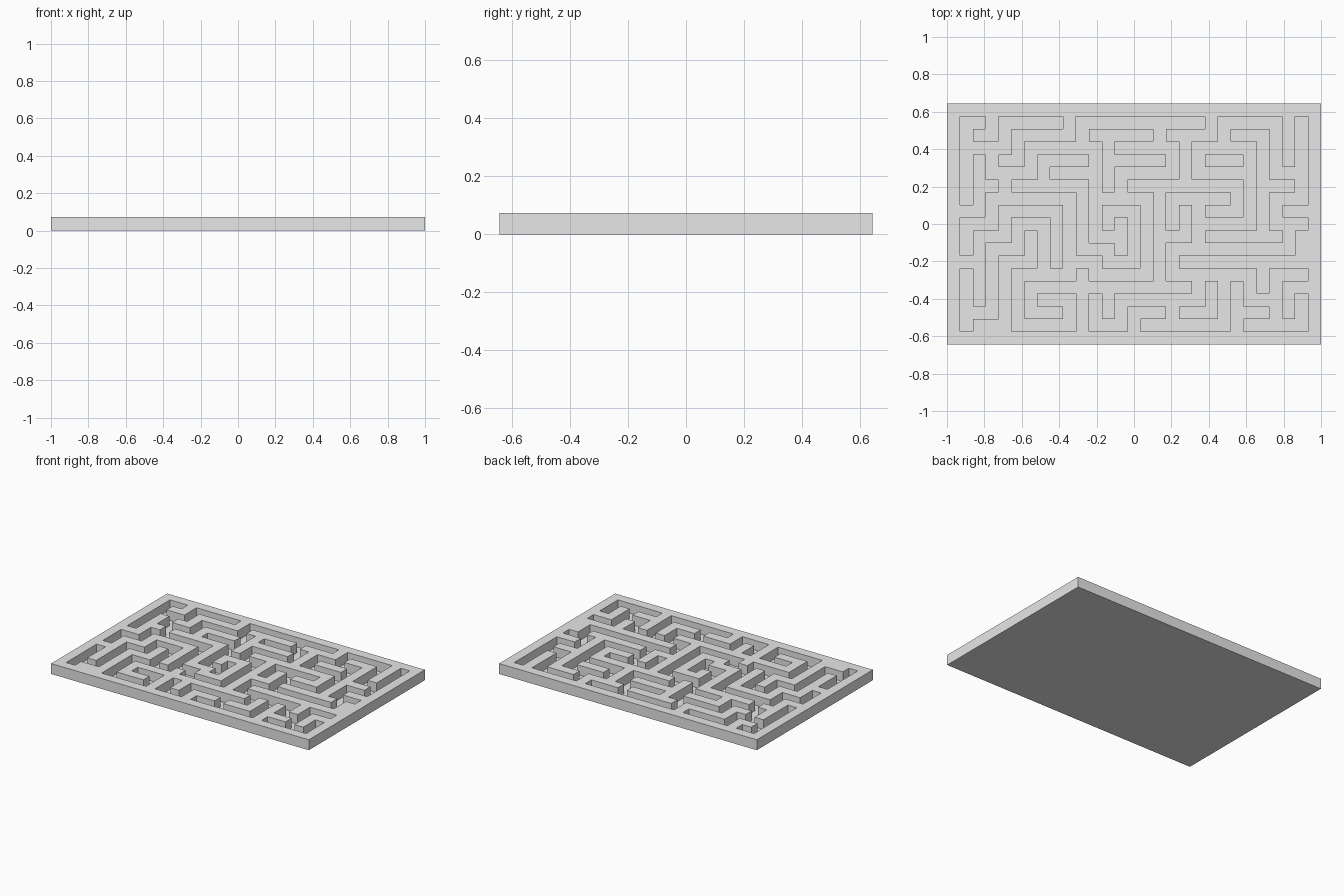
import bpy, bmesh
from mathutils import Vector

cube = bpy.data.objects.get("Cube")
if cube:
    bpy.data.objects.remove(cube, do_unlink=True)

COLS, ROWS = 29, 19
CX, CY = 2.0 / COLS, 1.286 / ROWS
FLOOR, TOP = 0.005, 0.073
STEP = {"R": (1, 0), "L": (-1, 0), "U": (0, -1), "D": (0, 1)}

# Inner walls as strokes: start column, start row (from the back), moves
BACK_LEFT = [
    (2, 2, "R"), (9, 1, "DLLLLDDL"), (2, 4, "DDDDL"), (3, 6, ""),
    (10, 4, "LLLDD"), (5, 6, "RRRRRDDDDDRRDRRUUUULLD"),
    (11, 2, "RRRR"), (12, 3, "DDD"), (13, 4, "RRR"),
]
BACK_RIGHT = [
    (20, 1, "DLLL"), (18, 3, "DDD"), (14, 6, "RRRRRRRRDDLL"),
    (16, 7, "DDDDDDD"), (18, 8, "DDL"), (20, 4, "RR"),
    (22, 2, "RRDDDDDDD"), (20, 10, "RRRRR"), (25, 6, "R"),
    (26, 1, "DDD"), (27, 8, "L"),
]
FRONT_LEFT = [
    (8, 12, "UUUULLLLDDLLDDDDD"), (1, 12, ""), (6, 10, "DDLLDDDDDLL"),
    (8, 16, "LLUURRRRRRRRRRRR"), (10, 13, "DDDD"), (12, 15, "D"),
]
FRONT_RIGHT = [
    (27, 10, "DDLLLLLLLLL"), (24, 13, "D"), (14, 17, "URR"),
    (20, 14, "DDLL"), (22, 14, "DDD"), (23, 16, "R"), (27, 14, "LDD"),
]
BORDER = [(0, 0, "R" * (COLS - 1) + "D" * (ROWS - 1)
           + "L" * (COLS - 1) + "U" * (ROWS - 1))]

grey = bpy.data.materials.new("plain_grey")
grey.use_nodes = True
colour = (0.8, 0.8, 0.8, 1.0)
grey.diffuse_color = colour
bsdf = next(n for n in grey.node_tree.nodes if n.type == 'BSDF_PRINCIPLED')
bsdf.inputs["Base Color"].default_value = colour


def trace(strokes):
    """Grid cells covered by a list of strokes."""
    covered = set()
    for c, r, moves in strokes:
        covered.add((c, r))
        for move in moves:
            c, r = c + STEP[move][0], r + STEP[move][1]
            covered.add((c, r))
    return sorted(covered)


def corner(c, r, z):
    """Grid corner in model space."""
    return Vector((c * CX - 1.0, (ROWS / 2 - r) * CY, z))


def raise_cells(name, cells, z0, z1, w=1, h=1):
    """Extrude grid cells of w by h into one connected solid."""
    bm = bmesh.new()
    for c, r in cells:
        pts = [(c, r), (c, r + h), (c + w, r + h), (c + w, r)]
        bm.faces.new([bm.verts.new(corner(x, y, z0)) for x, y in pts])
    bmesh.ops.remove_doubles(bm, verts=bm.verts, dist=0.001)
    out = bmesh.ops.extrude_face_region(bm, geom=bm.faces[:], use_keep_orig=True)
    moved = [v for v in out["geom"] if isinstance(v, bmesh.types.BMVert)]
    bmesh.ops.translate(bm, verts=moved, vec=(0, 0, z1 - z0))
    bmesh.ops.recalc_face_normals(bm, faces=bm.faces)
    mesh = bpy.data.meshes.new(name)
    bm.to_mesh(mesh)
    bm.free()
    mesh.materials.append(grey)
    bpy.context.collection.objects.link(bpy.data.objects.new(name, mesh))


# Thin floor slab, the connected walls and the loose plug block
raise_cells("floor_slab", [(0, 0)], 0.0, FLOOR, COLS, ROWS)
raise_cells("maze_walls",
            trace(BORDER + BACK_LEFT + BACK_RIGHT + FRONT_LEFT + FRONT_RIGHT),
            FLOOR, TOP)
raise_cells("plug_block", [(3, 1)], FLOOR, TOP)
